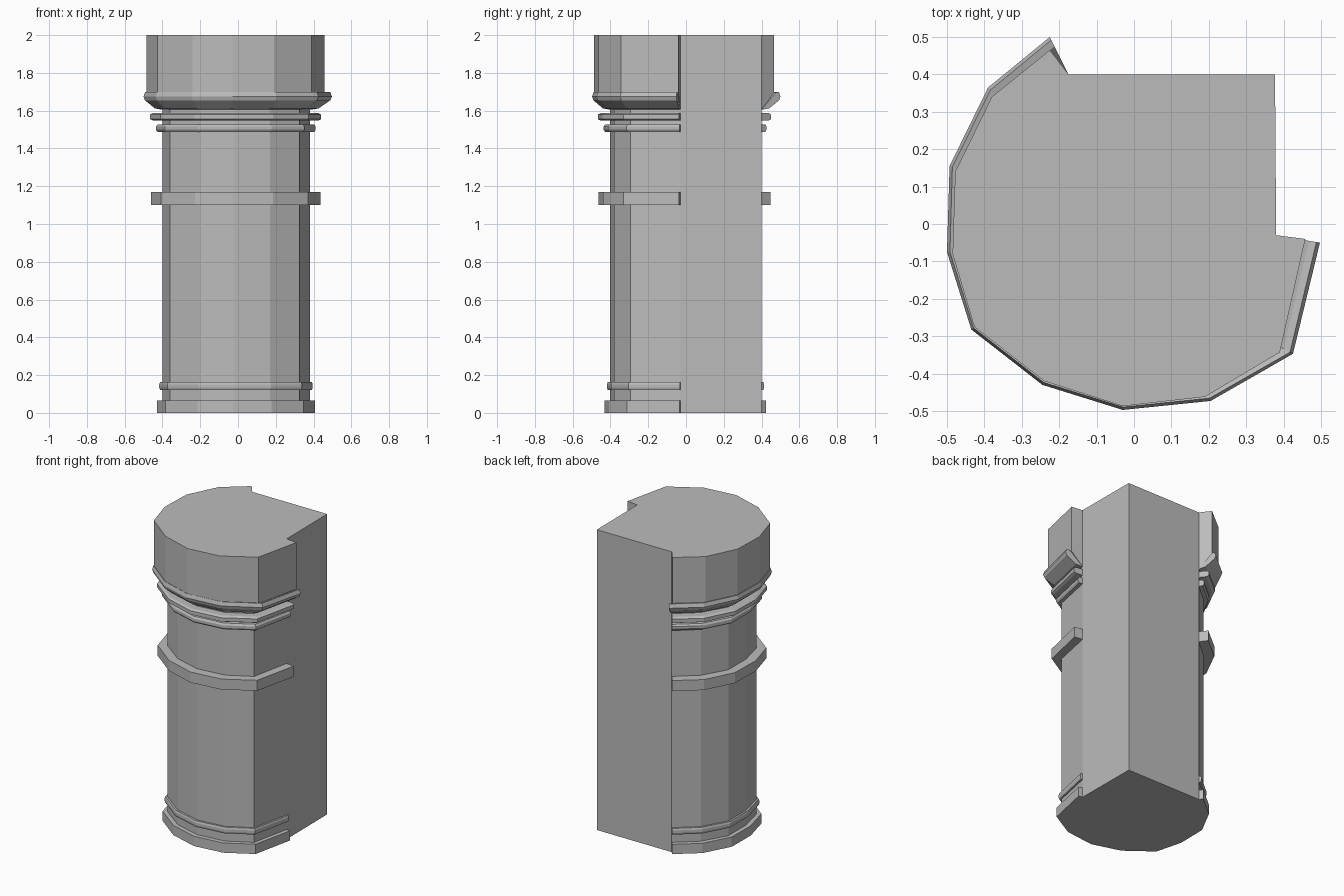
import bpy
import bmesh
from mathutils import Vector

cube = bpy.data.objects.get("Cube")
if cube:
    bpy.data.objects.remove(cube, do_unlink=True)

stone = bpy.data.materials.new("grey_stone")
stone.use_nodes = True
stone.diffuse_color = (0.5, 0.5, 0.5, 1)
bsdf = stone.node_tree.nodes["Principled BSDF"]
bsdf.inputs["Base Color"].default_value = (0.5, 0.5, 0.5, 1)
bsdf.inputs["Roughness"].default_value = 0.8

# Plan outlines of the rounded side: shaft, head and flare rim
SHAFT = [(-.175, .4), (-.31, .285), (-.4, .125), (-.4, -.06), (-.36, -.23),
         (-.2, -.35), (-.02, -.402), (.17, -.38), (.325, -.295), (.38, -.03)]
HEAD = [(-.225, .465), (-.38, .34), (-.478, .14), (-.485, -.08), (-.427, -.275),
        (-.24, -.42), (-.03, -.487), (.19, -.462), (.39, -.343), (.458, -.04)]
RIM = [(-.225, .5), (-.39, .365), (-.493, .155), (-.5, -.075), (-.435, -.282),
       (-.245, -.43), (-.03, -.497), (.205, -.473), (.425, -.347), (.497, -.05)]
CORNER = (.377, .4)


def finish(bm, name):
    bmesh.ops.recalc_face_normals(bm, faces=bm.faces)
    mesh = bpy.data.meshes.new(name)
    bm.to_mesh(mesh)
    bm.free()
    mesh.materials.append(stone)
    obj = bpy.data.objects.new(name, mesh)
    bpy.context.collection.objects.link(obj)


def sweep(name, profile, outer=HEAD):
    """Sweep a closed (outward fraction, height) profile around the shaft."""
    bm = bmesh.new()
    loops = []
    for a, b in zip(SHAFT, outer):
        a, b = Vector(a), Vector(b)
        loops.append([bm.verts.new((*a.lerp(b, t), z)) for t, z in profile])
    n = len(profile)
    for p, q in zip(loops, loops[1:]):
        for i in range(n):
            j = (i + 1) % n
            bm.faces.new((p[i], p[j], q[j], q[i]))
    bm.faces.new(loops[0])
    bm.faces.new(loops[-1])
    finish(bm, name)


def bead(name, low, high, out, chamfer):
    """Moulding with chamfered outer edges."""
    inner = out * 0.75
    sweep(name, [(0, low), (inner, low), (out, low + chamfer),
                 (out, high - chamfer), (inner, high), (0, high)])


def band(name, low, high, out):
    sweep(name, [(0, low), (out, low), (out, high), (0, high)])


# Shaft with its square back corner
bm = bmesh.new()
base = bm.faces.new([bm.verts.new((x, y, 0)) for x, y in SHAFT + [CORNER]])
top = bmesh.ops.extrude_face_region(bm, geom=[base])["geom"]
bmesh.ops.translate(bm, vec=(0, 0, 2),
                    verts=[v for v in top if isinstance(v, bmesh.types.BMVert)])
finish(bm, "column_shaft")

# Foot and mouldings
band("foot_band", 0, .065, .35)
bead("foot_bead", .122, .163, .2, .012)
band("middle_band", 1.1, 1.17, .72)
bead("lower_neck_bead", 1.487, 1.528, .4, .012)
bead("upper_neck_bead", 1.547, 1.588, .76, .008)

# Head and the slanted flare below it
sweep("column_head", [(0, 1.607), (1, 1.69), (1, 2), (0, 2)])
sweep("head_flare", [(0, 1.605), (.4, 1.612), (.93, 1.655), (1, 1.675),
                     (.92, 1.7), (.75, 1.695)], RIM)
